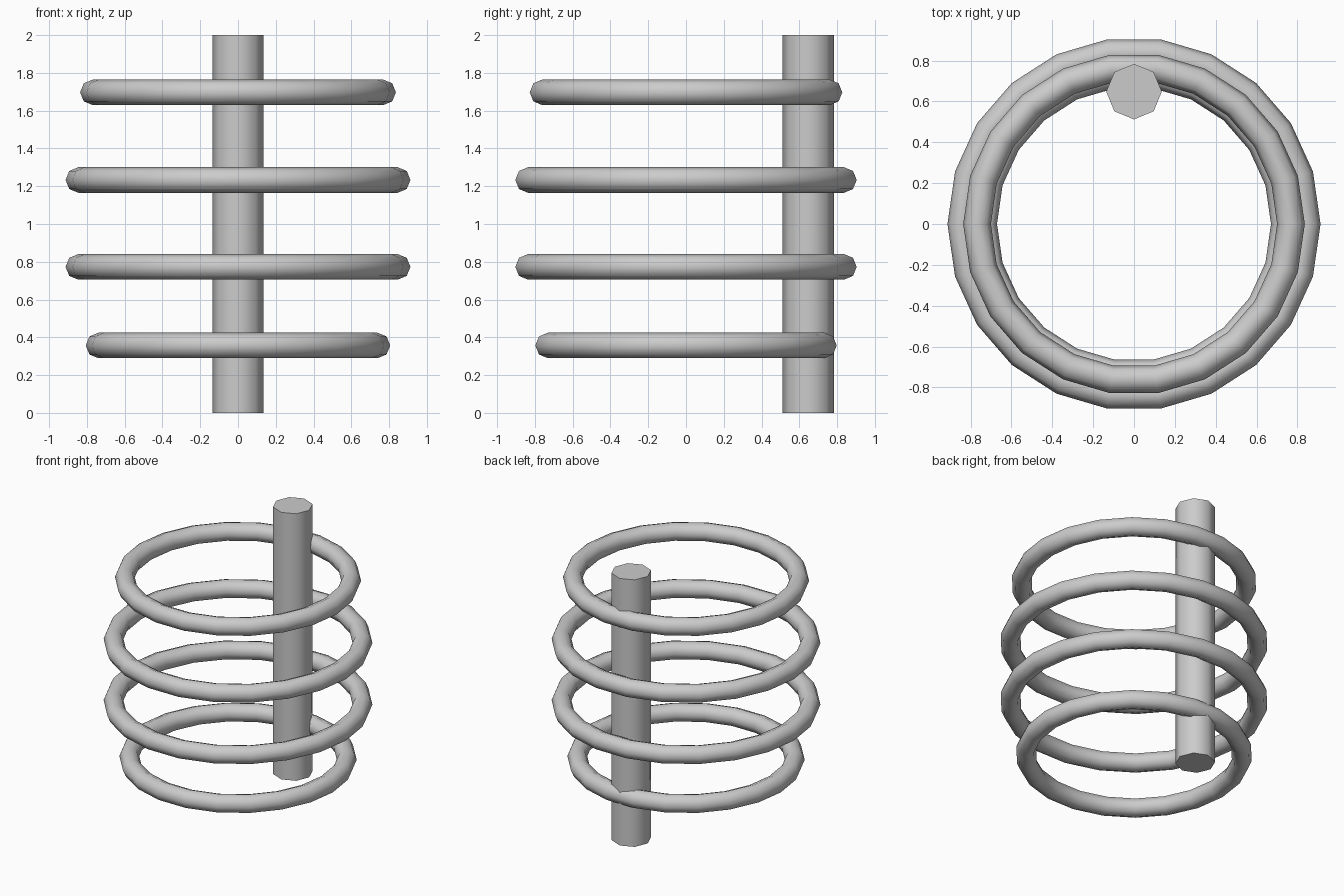
import bpy
from math import radians

if "Cube" in bpy.data.objects:
    bpy.data.objects.remove(bpy.data.objects["Cube"])

SMOOTH = radians(60)
TUBE = 0.0677


def ring(name, outer, z):
    # 22-sided ring with an octagonal tube
    bpy.ops.mesh.primitive_torus_add(
        major_segments=22, minor_segments=8,
        major_radius=outer - TUBE, minor_radius=TUBE, location=(0, 0, z))
    bpy.context.object.name = name
    bpy.ops.object.shade_smooth_by_angle(angle=SMOOTH)


# Four stacked rings: outer radius, centre height
for name, outer, z in (("bottom_ring", 0.806, 0.357),
                       ("lower_middle_ring", 0.913, 0.773),
                       ("upper_middle_ring", 0.913, 1.233),
                       ("top_ring", 0.836, 1.697)):
    ring(name, outer, z)

# Upright pole threaded by the rings at the back
bpy.ops.mesh.primitive_cylinder_add(vertices=8, radius=0.136, depth=2,
                                    location=(0, 0.648, 1))
bpy.context.object.name = "upright_pole"
bpy.ops.object.shade_smooth_by_angle(angle=SMOOTH)
